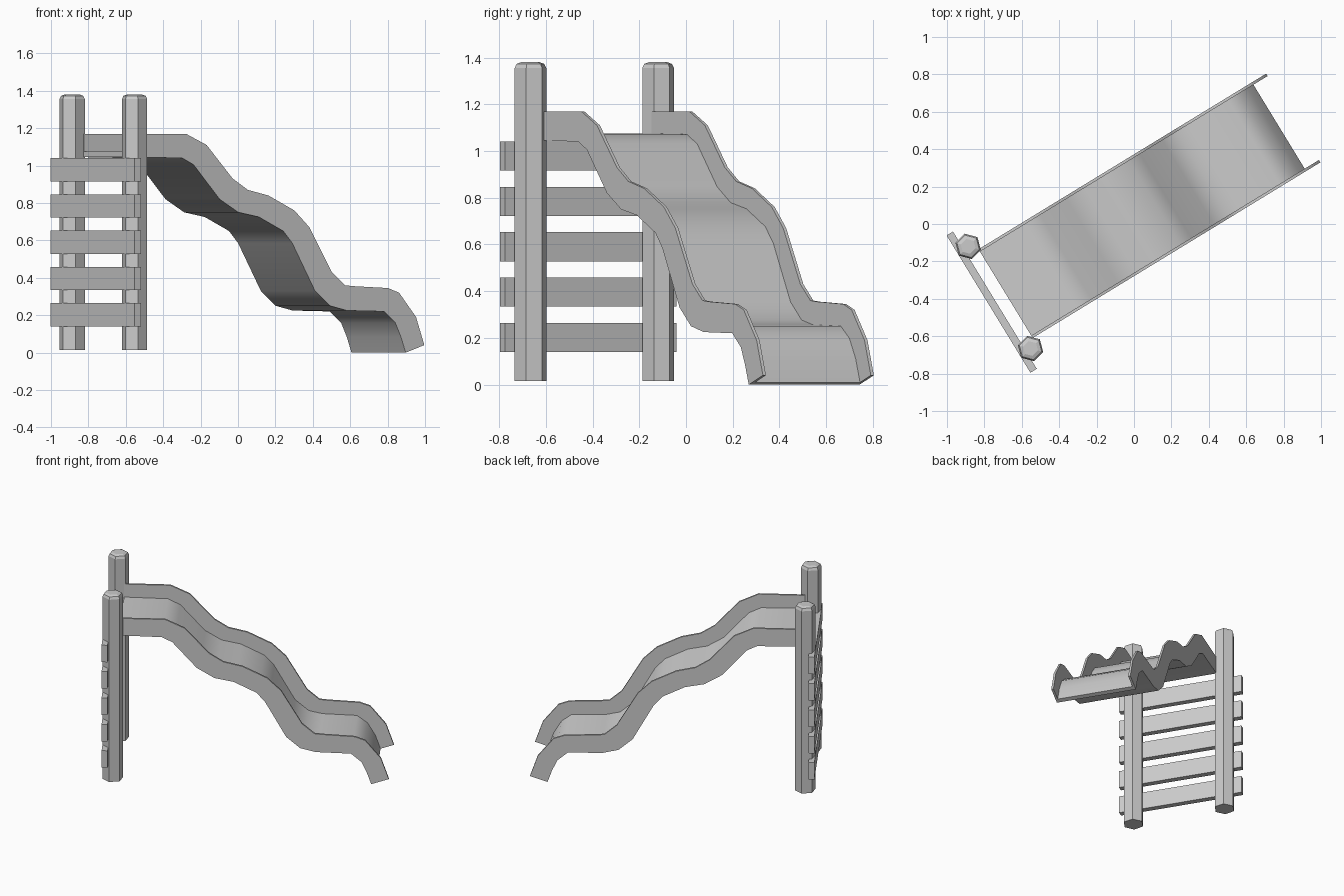
import bpy, bmesh
from math import radians
from mathutils import Matrix

if "Cube" in bpy.data.objects:
    bpy.data.objects.remove(bpy.data.objects["Cube"])

# Slide frame: local x runs down the slide, local y across it
FRAME = Matrix.Rotation(radians(31.4), 4, 'Z') @ Matrix.Translation((0, 0.04, 0))

# Matching side-wall stations: (bottom x, bottom z, top x, top z)
STATIONS = [
    (-0.780, 1.045, -0.780, 1.170), (-0.494, 1.040, -0.471, 1.170),
    (-0.424, 1.005, -0.342, 1.110), (-0.260, 0.820, -0.178, 0.930),
    (-0.143, 0.750, -0.084, 0.870), (-0.014, 0.725, 0.045, 0.840),
    (0.138, 0.650, 0.208, 0.760), (0.195, 0.585, 0.302, 0.670),
    (0.337, 0.330, 0.443, 0.430), (0.431, 0.250, 0.525, 0.360),
    (0.536, 0.225, 0.580, 0.355), (0.770, 0.220, 0.794, 0.345),
    (0.840, 0.160, 0.864, 0.320), (0.875, 0.085, 0.970, 0.190),
    (0.905, 0.000, 1.022, 0.040),
]


def finish(name, bm, matrix, smooth=None):
    bmesh.ops.recalc_face_normals(bm, faces=bm.faces)
    me = bpy.data.meshes.new(name)
    bm.to_mesh(me)
    bm.free()
    ob = bpy.data.objects.new(name, me)
    bpy.context.collection.objects.link(ob)
    ob.matrix_world = matrix
    if smooth:
        bpy.ops.object.select_all(action='DESELECT')
        bpy.context.view_layer.objects.active = ob
        ob.select_set(True)
        bpy.ops.object.shade_smooth_by_angle(angle=radians(smooth))
    return ob


def loft(name, y0, y1, height):
    """Wavy solid between y0 and y1, filling a fraction of the wall height."""
    bm = bmesh.new()
    rings = []
    for bx, bz, tx, tz in STATIONS:
        ux, uz = bx + (tx - bx) * height, bz + (tz - bz) * height
        rings.append([bm.verts.new(p) for p in
                      ((bx, y0, bz), (bx, y1, bz), (ux, y1, uz), (ux, y0, uz))])
    for a, b in zip(rings, rings[1:]):
        for i in range(4):
            j = (i + 1) % 4
            bm.faces.new((a[i], a[j], b[j], b[i]))
    bm.faces.new(rings[0])
    bm.faces.new(rings[-1])
    return finish(name, bm, FRAME, 45)


# Slide bed and its two side walls
loft("slide_bed", -0.264, 0.264, 0.24)
loft("side_wall_near", -0.278, -0.263, 1.0)
loft("side_wall_far", 0.263, 0.278, 1.0)

# Hexagonal posts with chamfered tops
for side, y in (("near", -0.32), ("far", 0.32)):
    bm = bmesh.new()
    bmesh.ops.create_cone(bm, cap_ends=True, segments=6, radius1=0.07,
                          radius2=0.07, depth=1.365)
    top = [e for e in bm.edges if all(v.co.z > 0 for v in e.verts)]
    bmesh.ops.bevel(bm, geom=top, offset=0.025, segments=2, profile=0.5,
                    affect='EDGES')
    # orient the flats before placing
    bmesh.ops.rotate(bm, verts=bm.verts,
                     matrix=Matrix.Rotation(radians(13.6 - 30), 3, 'Z')
                     if abs(max(v.co.x for v in bm.verts) - 0.07) > 0.001
                     else Matrix.Rotation(radians(13.6), 3, 'Z'))
    finish("post_" + side, bm, FRAME @ Matrix.Translation((-0.819, y, 0.6975)))

# Ladder planks on the outer face of the posts
for i in range(5):
    bm = bmesh.new()
    bmesh.ops.create_cube(bm, size=1.0)
    bmesh.ops.scale(bm, vec=(0.04, 0.86, 0.125), verts=bm.verts)
    finish(f"ladder_plank_{i + 1}", bm,
           FRAME @ Matrix.Translation((-0.867, 0, 0.202 + 0.194 * i)))
